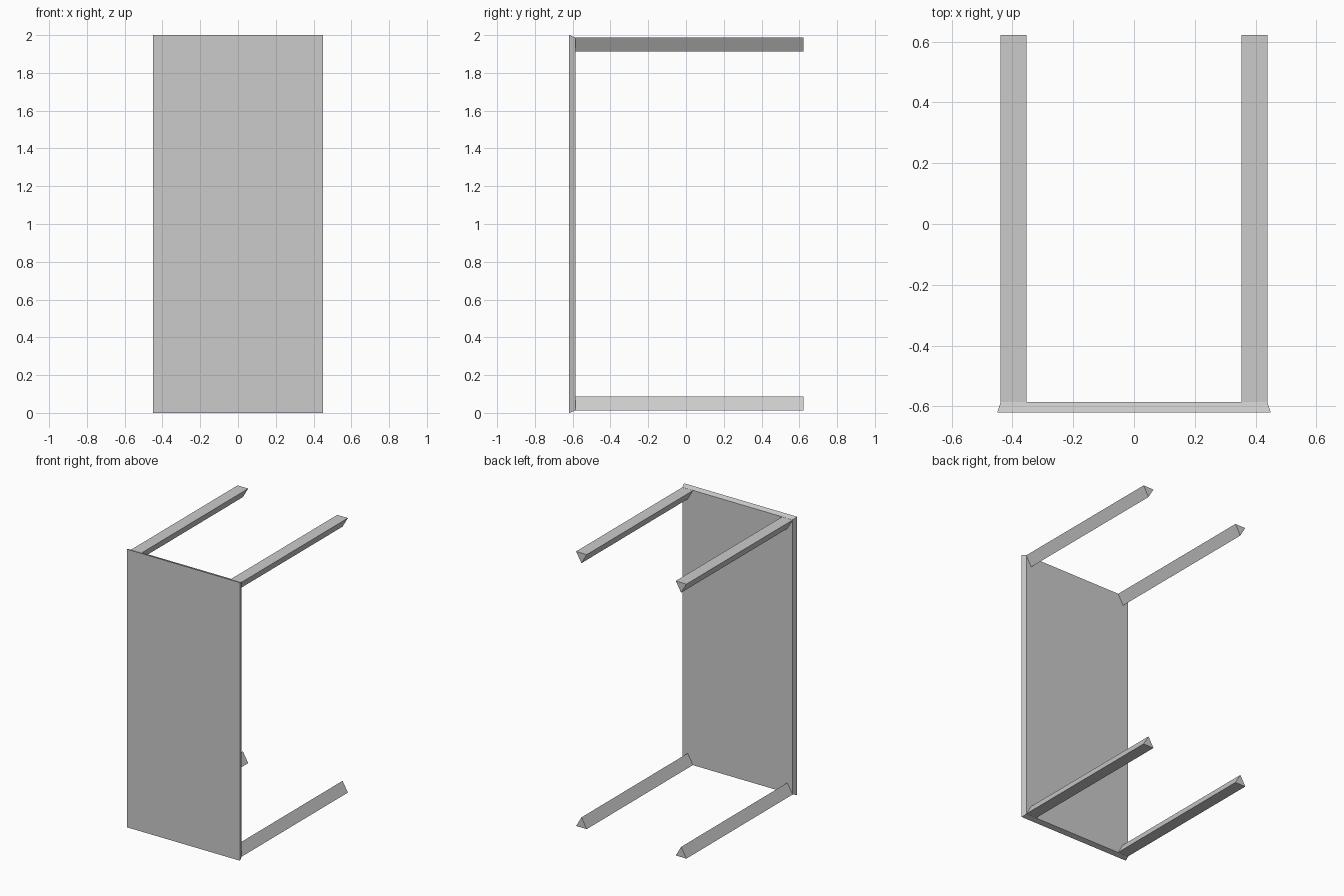
import bpy

if "Cube" in bpy.data.objects:
    bpy.data.objects.remove(bpy.data.objects["Cube"])

FRONT, INNER, BACK = -0.62, -0.585, 0.622
MID_Z = 1.0


def prism(name, ring_a, ring_b):
    """Solid between two matching rings of points (ring_a at the front)."""
    n = len(ring_a)
    faces = [tuple(range(n)), tuple(range(2 * n - 1, n - 1, -1))]
    faces += [((i + 1) % n, i, n + i, n + (i + 1) % n) for i in range(n)]
    mesh = bpy.data.meshes.new(name)
    mesh.from_pydata(ring_a + ring_b, [], faces)
    obj = bpy.data.objects.new(name, mesh)
    bpy.context.collection.objects.link(obj)
    return obj


def rectangle(half_x, half_z, y):
    return [(sx * half_x, y, MID_Z + sz * half_z)
            for sx, sz in ((-1, -1), (1, -1), (1, 1), (-1, 1))]


# Table top standing on edge, with bevelled rim narrowing towards the legs
prism("table_top", rectangle(0.45, 1.0, FRONT), rectangle(0.438, 0.988, INNER))

# Triangular legs: flat side outward, point towards the middle
for side, sx in (("left", -1), ("right", 1)):
    for level, sz in (("lower", -1), ("upper", 1)):
        profile = [(0.354, 0.987), (0.439, 0.987), (0.3965, 0.914)]
        if sx * sz > 0:
            profile.reverse()
        rings = [[(sx * x, y, MID_Z + sz * z) for x, z in profile]
                 for y in (INNER, BACK)]
        prism(f"{level}_{side}_leg", *rings)
